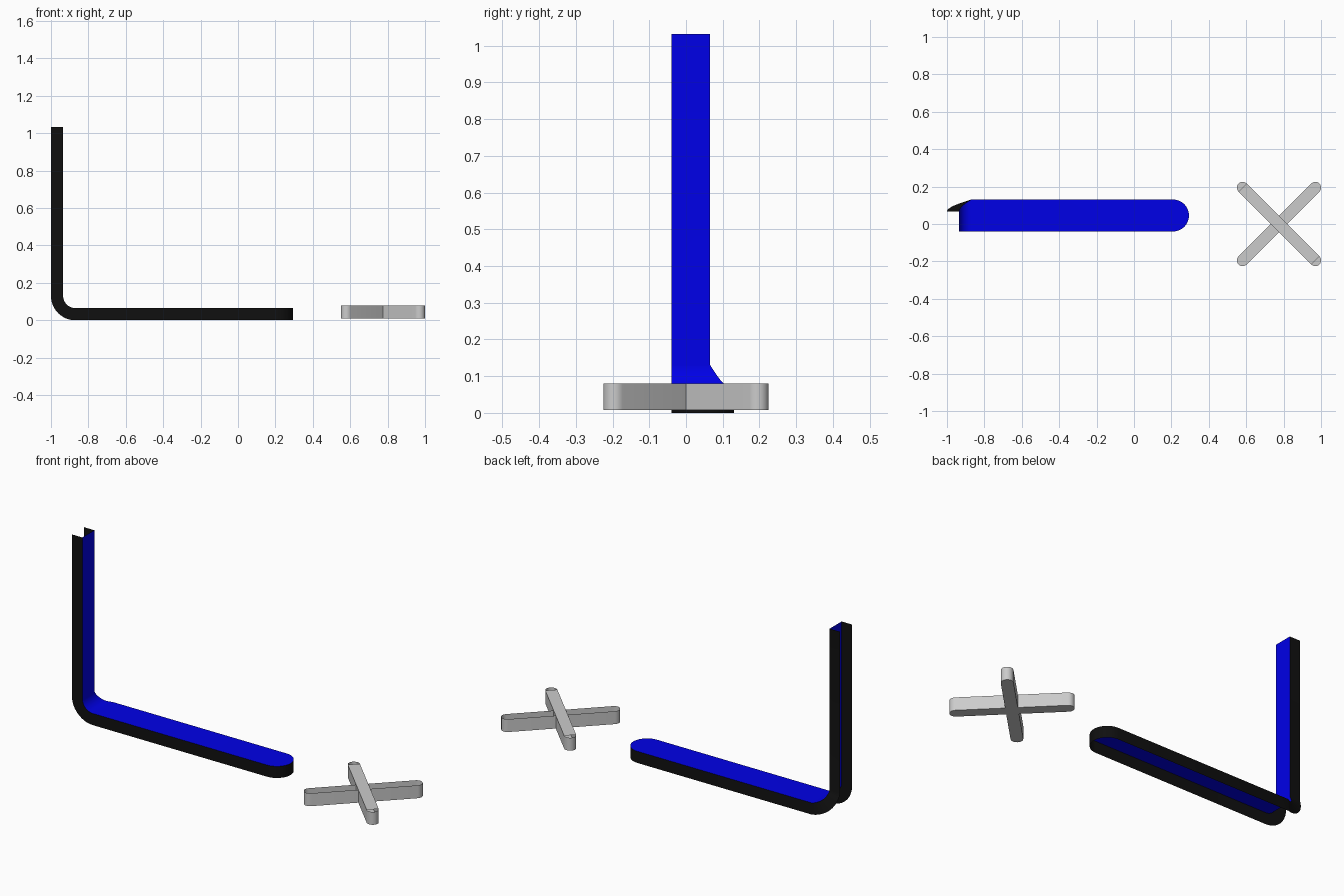
import bpy
from math import sin, cos, pi, radians

if "Cube" in bpy.data.objects:
    bpy.data.objects.remove(bpy.data.objects["Cube"])


def material(name, color):
    m = bpy.data.materials.new(name)
    m.diffuse_color = color
    m.use_nodes = True
    m.node_tree.nodes["Principled BSDF"].inputs["Base Color"].default_value = m.diffuse_color
    return m


def add_mesh(name, verts, faces, mat=None):
    me = bpy.data.meshes.new(name)
    me.from_pydata(verts, [], faces)
    me.validate()
    ob = bpy.data.objects.new(name, me)
    bpy.context.collection.objects.link(ob)
    if mat:
        me.materials.append(mat)
    bpy.context.view_layer.objects.active = ob
    ob.select_set(True)
    bpy.ops.object.shade_smooth_by_angle(angle=radians(35))
    ob.select_set(False)
    return ob


blue = material("blue", (0.0, 0.0, 0.8, 1))
black = material("black", (0.005, 0.005, 0.005, 1))

# Bent channel: stations of (web point, rim point, low y, high y)
Y0, Y1, Y2 = -0.04, 0.066, 0.131
D, R, CX = 0.065, 0.13, -0.87
stations = [((-1 + D, 1.032), (-1, 1.032), Y0, Y1)]
for i in range(13):  # bend, widening on the back side
    a = pi / 2 * i / 12
    point = lambda r: (CX - r * cos(a), R - r * sin(a))
    stations.append((point(R - D), point(R), Y0, Y1 + (Y2 - Y1) * i / 12))
mid, rad = (Y0 + Y2) / 2, (Y2 - Y0) / 2
for i in range(13):  # rounded free end
    a = pi / 2 * i / 12
    x = 0.294 - rad + rad * sin(a)
    stations.append(((x, D), (x, 0), mid - rad * cos(a), mid + rad * cos(a)))

n = len(stations)
web, rim, web_f, rim_f = [], [], [], []
for (wx, wz), (rx, rz), lo, hi in stations:
    web += [(wx, lo, wz), (wx, hi, wz)]
    rim += [(wx, lo, wz), (rx, lo, rz), (wx, hi, wz), (rx, hi, rz)]
for i in range(n - 1):
    a, b = 2 * i, 2 * i + 2
    web_f.append((a, b, b + 1, a + 1))
    a, b = 4 * i, 4 * i + 4
    rim_f += [(a, a + 1, b + 1, b), (a + 2, b + 2, b + 3, a + 3)]
add_mesh("channel_web", web, web_f, blue)
add_mesh("channel_flanges", rim, rim_f, black)


# Cross of two round-ended hollow bars
def cross_bar(name, angle, capped):
    r, half, z0, z1, k = 0.031, 0.275, 0.008, 0.08, 10
    ring = []
    for side in (0, pi):
        for i in range(k + 1):
            t = side - pi / 2 + pi * i / k
            ring.append((r * cos(t) + half * cos(side), r * sin(t)))
    m = len(ring)
    verts = [(x, y, z) for z in (z0, z1) for x, y in ring]
    faces = [(i, (i + 1) % m, m + (i + 1) % m, m + i) for i in range(m)]
    faces.append(tuple(reversed(range(m))))  # floor
    if capped:  # flat top between the open round ends
        faces.append((m, m + k, m + k + 1, 2 * m - 1))
    ob = add_mesh(name, verts, faces)
    ob.location = (0.775, 0, 0)
    ob.rotation_euler.z = angle


cross_bar("cross_open_bar", pi / 4, False)
cross_bar("cross_capped_bar", -pi / 4, True)
